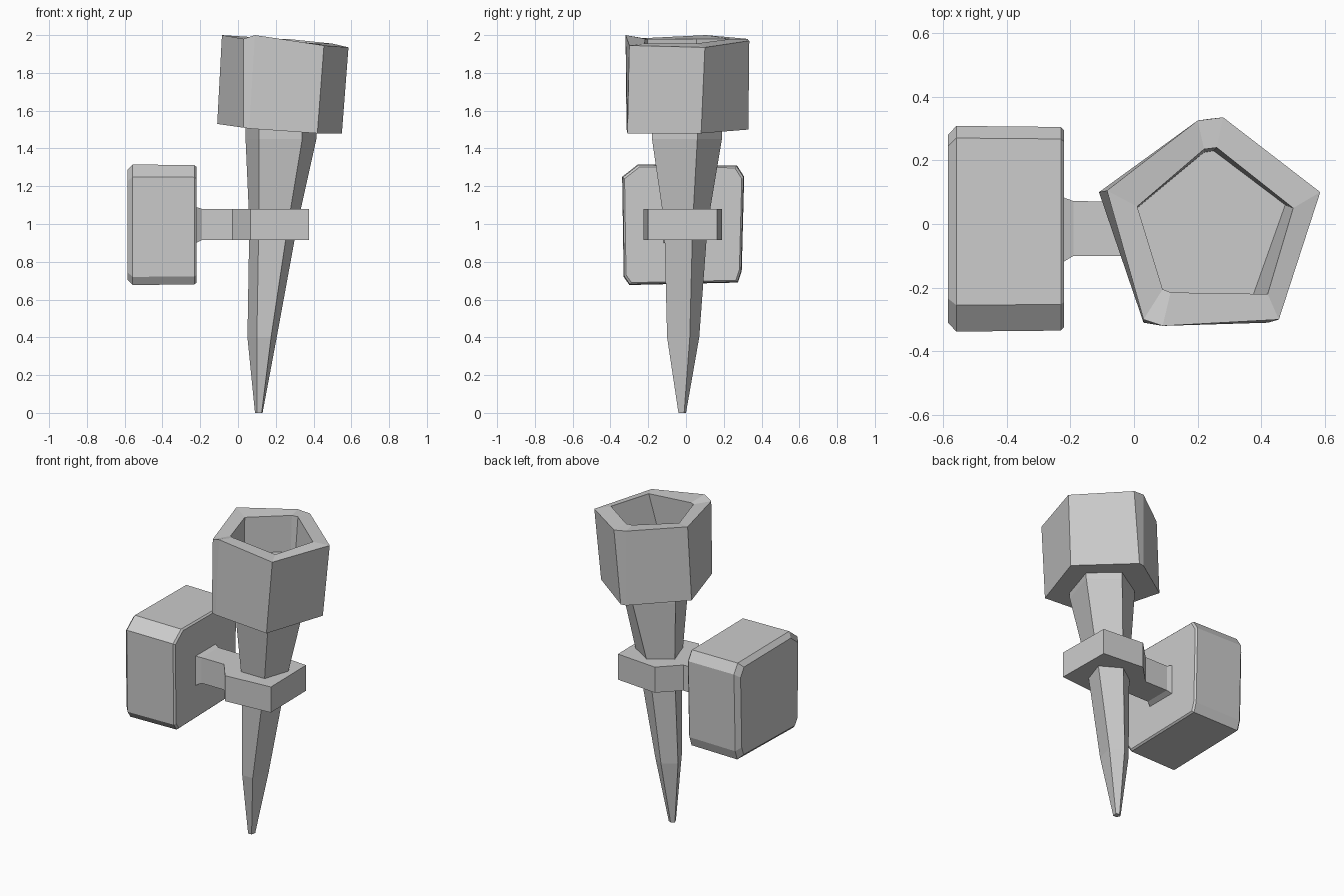
import bpy, bmesh

grey = bpy.data.materials.new("stone_grey")
grey.diffuse_color = (0.6, 0.6, 0.6, 1)


def loft(name, loops):
    """Skin a list of equal-length point loops and cap both ends."""
    bm = bmesh.new()
    rows = [[bm.verts.new(p) for p in loop] for loop in loops]
    n = len(rows[0])
    for a, b in zip(rows, rows[1:]):
        for i in range(n):
            j = (i + 1) % n
            bm.faces.new((a[i], a[j], b[j], b[i]))
    bm.faces.new(rows[0][::-1])
    bm.faces.new(rows[-1])
    bmesh.ops.recalc_face_normals(bm, faces=bm.faces)
    mesh = bpy.data.meshes.new(name)
    bm.to_mesh(mesh)
    bm.free()
    mesh.materials.append(grey)
    obj = bpy.data.objects.new(name, mesh)
    bpy.context.collection.objects.link(obj)
    return obj


def flat(points, z):
    return [(x, y, z) for x, y in points]


# Tapered five-sided handle (back, right, front right, front left, left)
loft("handle", [
    flat([(.11, 0), (.13, -.01), (.125, -.04), (.10, -.04), (.09, -.015)], 0),
    flat([(.13, .07), (.205, .02), (.175, -.10), (.10, -.10), (.05, .01)], .4),
    flat([(.18, .115), (.315, .035), (.265, -.115), (.11, -.115), (.06, .03)], 1.0),
    flat([(.25, .19), (.415, .06), (.34, -.18), (.11, -.18), (.04, .05)], 1.45),
    flat([(.25, .19), (.42, .06), (.34, -.18), (.11, -.18), (.04, .05)], 1.53),
])

# Hollow cup: outer base, outer rim, inner rim, inner floor
loft("cup", [
    [(.20, .325, 1.50), (.235, .33, 1.50), (.55, .08, 1.48), (.42, -.31, 1.48),
     (.06, -.315, 1.505), (.03, -.31, 1.51), (-.11, .10, 1.53)],
    [(.20, .325, 1.98), (.28, .335, 1.97), (.585, .10, 1.935), (.455, -.30, 1.945),
     (.09, -.32, 2.0), (.03, -.30, 1.98), (-.085, .105, 2.0)],
    [(.22, .235, 1.98), (.26, .24, 1.98), (.50, .05, 1.955), (.42, -.22, 1.955),
     (.115, -.215, 1.98), (.09, -.205, 1.98), (.01, .055, 1.98)],
    flat([(.22, .225), (.25, .23), (.475, .06), (.37, -.235),
          (.11, -.22), (.09, -.205), (.01, .05)], 1.75),
])

# Solid collar around the handle
collar = [(.375, -.20), (.37, .165), (.09, .19), (-.03, .07), (-.03, -.10), (.065, -.225)]
loft("collar", [flat(collar, .915), flat(collar, 1.08)])


# Arm from collar to wall block, flared where it meets the block
def arm_section(x, y0, y1, z0, z1):
    return [(x, y0, z0), (x, y1, z0), (x, y1, z1), (x, y0, z1)]


loft("arm", [
    arm_section(-.24, -.13, .09, .89, 1.095),
    arm_section(-.19, -.10, .072, .915, 1.08),
    arm_section(-.02, -.10, .07, .915, 1.08),
])

# Wall block with worn, chamfered edges
block = [(-.255, 1.315), (.27, 1.31), (.308, 1.25), (.295, .75),
         (.275, .69), (-.30, .677), (-.33, .72), (-.338, 1.25)]


def block_section(x, k):
    return [(x, -.015 + (y + .015) * k, .995 + (z - .995) * k) for y, z in block]


loft("wall_block", [
    block_section(-.585, .91),
    block_section(-.558, 1.0),
    block_section(-.23, .99),
    block_section(-.22, .96),
])
